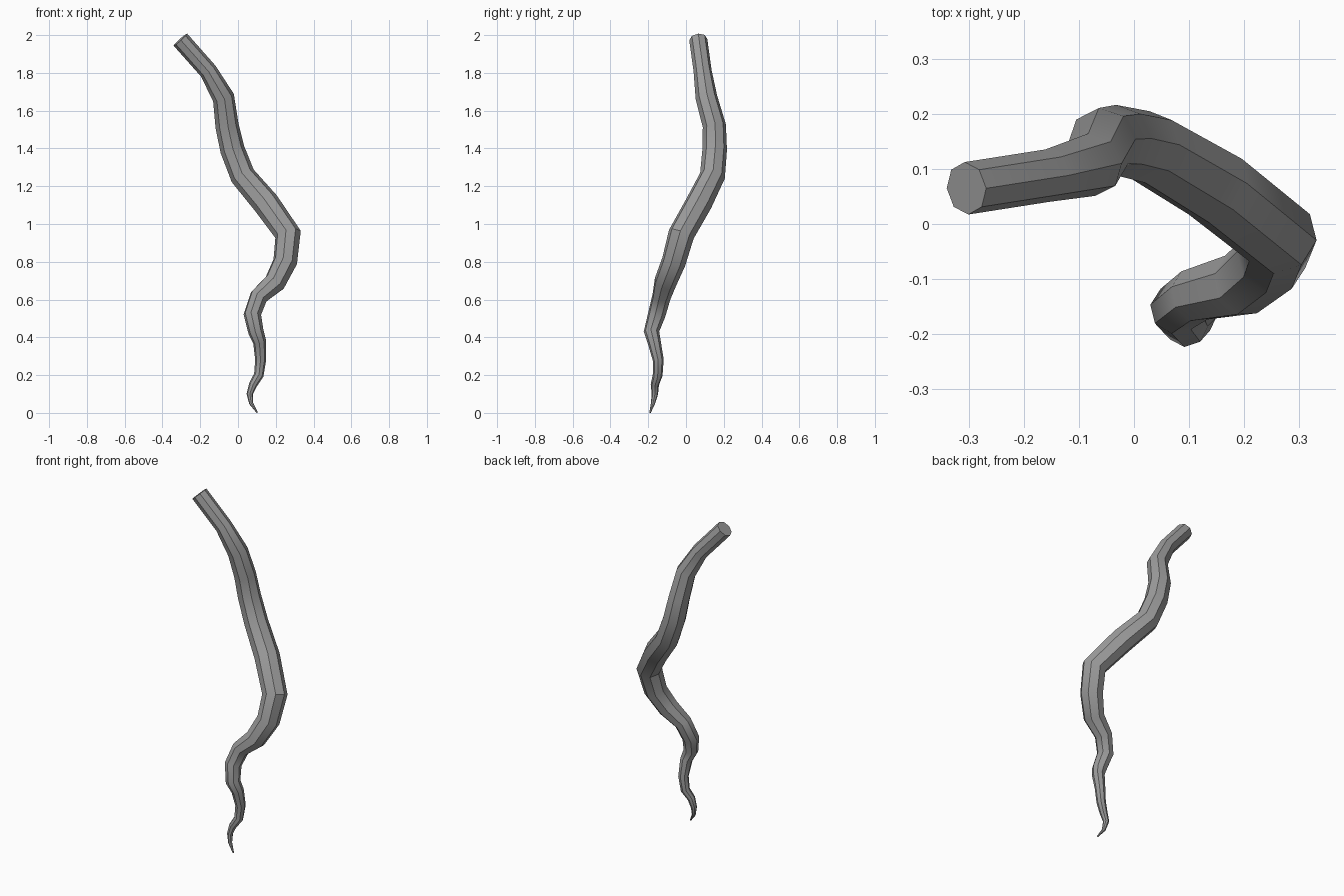
import bpy
import bmesh
import math
from mathutils import Vector

SIDES = 8

# Centre line from the thick cut end to the thin tip: x, y, z, radius
PATH = [
    (-.305, .065, 1.976, .048), (-.158, .088, 1.81, .048),
    (-.077, .108, 1.67, .058), (-.058, .15, 1.52, .062),
    (-.03, .152, 1.395, .065), (.025, .14, 1.255, .067),
    (.148, .068, 1.11, .071), (.265, -.025, .945, .07),
    (.25, -.065, .8, .065), (.195, -.11, .69, .06),
    (.11, -.13, .615, .05), (.076, -.155, .52, .047),
    (.095, -.183, .43, .041), (.115, -.168, .375, .035),
    (.12, -.147, .28, .029), (.11, -.15, .2, .026),
    (.08, -.165, .15, .022), (.062, -.165, .1, .017),
    (.07, -.175, .05, .011), (.102, -.19, .002, .004),
]


def make_material(name, colour):
    mat = bpy.data.materials.new(name)
    mat.use_nodes = True
    mat.diffuse_color = colour
    for node in mat.node_tree.nodes:
        if node.type == 'BSDF_PRINCIPLED':
            node.inputs["Base Color"].default_value = colour
            node.inputs["Roughness"].default_value = 0.8
    return mat


def tapered_tube(name, path, mat):
    """Skin a chain of rings along the path, carrying the frame without twist."""
    points = [Vector(p[:3]) for p in path]
    bm = bmesh.new()
    rings = []
    side = Vector((0, 1, 0))
    for i, centre in enumerate(points):
        before = points[max(i - 1, 0)]
        after = points[min(i + 1, len(points) - 1)]
        # Average the directions of the neighbouring segments
        tangent = ((centre - before).normalized() + (after - centre).normalized()).normalized()
        side = (side - tangent * side.dot(tangent)).normalized()
        other = tangent.cross(side)
        ring = []
        for k in range(SIDES):
            angle = math.tau * k / SIDES
            offset = side * math.cos(angle) + other * math.sin(angle)
            ring.append(bm.verts.new(centre + offset * path[i][3]))
        rings.append(ring)

    # Walls between the rings, then the two end caps
    for a, b in zip(rings, rings[1:]):
        for k in range(SIDES):
            n = (k + 1) % SIDES
            bm.faces.new((a[k], a[n], b[n], b[k]))
    bm.faces.new(rings[0])
    bm.faces.new(rings[-1])
    bmesh.ops.recalc_face_normals(bm, faces=bm.faces)

    mesh = bpy.data.meshes.new(name)
    bm.to_mesh(mesh)
    bm.free()
    mesh.materials.append(mat)
    obj = bpy.data.objects.new(name, mesh)
    bpy.context.collection.objects.link(obj)
    return obj


cube = bpy.data.objects.get("Cube")
if cube:
    bpy.data.objects.remove(cube, do_unlink=True)

# Crooked tapering root
grey = make_material("plain_grey", (0.33, 0.33, 0.33, 1))
root = tapered_tube("crooked_root", PATH, grey)

# Soft bends along the length, crisp edges between the sides
bpy.ops.object.select_all(action='DESELECT')
root.select_set(True)
bpy.context.view_layer.objects.active = root
bpy.ops.object.shade_smooth_by_angle(angle=math.radians(35))
